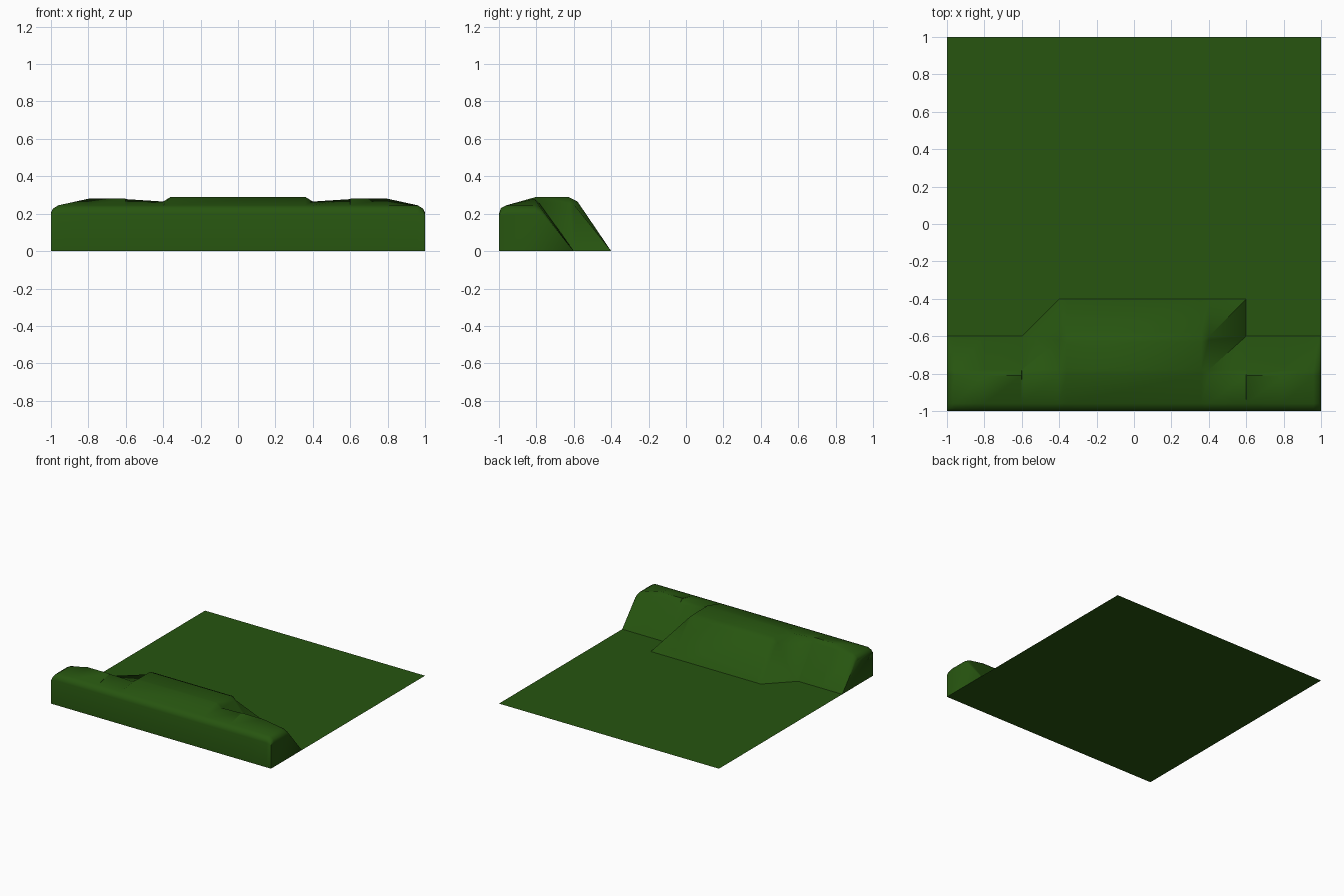
import bpy, bmesh

if "Cube" in bpy.data.objects:
    bpy.data.objects.remove(bpy.data.objects["Cube"])

# green turf material
turf = bpy.data.materials.new("turf_green")
turf.diffuse_color = (0.02, 0.09, 0.005, 1)
turf.use_nodes = True
turf.node_tree.nodes["Principled BSDF"].inputs["Base Color"].default_value = turf.diffuse_color

# flat ground sheet
bpy.ops.mesh.primitive_plane_add(size=2)
ground = bpy.context.object
ground.name = "ground"
ground.data.materials.append(turf)

# bank cross-sections (y, z), front to back
FRONT = [(-1, 0), (-1, .2), (-.99, .23), (-.96, .245)]
FOOT = (-.6, 0)
MIDDLE = FRONT + [(-.8, .29), (-.78, .29), (-.63, .29), (-.58, .265), (-.4, 0)]
SHOULDER = FRONT + [(-.8, .265), (-.78, .257), (-.62, .255), (-.6, .25), (-.4, 0)]
STEP = FRONT + [(-.81, .278), (-.78, .25), FOOT, FOOT, (-.4, 0)]
SIDE = FRONT + [(-.81, .28), (-.78, .25), FOOT, FOOT, FOOT]
NEAR_END = FRONT + [(-.81, .245), (-.78, .235), FOOT, FOOT, FOOT]
END = [(-1, 0), (-1, .19), (-.99, .2), (-.96, .205), (-.8, .205), (-.77, .195),
       FOOT, FOOT, FOOT]


def blend(a, b, t):
    return [(p[0] + (q[0] - p[0]) * t, p[1] + (q[1] - p[1]) * t) for p, q in zip(a, b)]


half = [(.36, MIDDLE), (.4, SHOULDER), (.6, STEP), (.601, SIDE), (.8, SIDE),
        (.96, NEAR_END), (.99, blend(NEAR_END, END, .45)), (1, END)]
stations = [(-x, p) for x, p in reversed(half)] + half

# loft the sections, all cells split along the same diagonal
bm = bmesh.new()
rows = [[bm.verts.new((x, y, z)) for y, z in prof] for x, prof in stations]


def add_face(*verts):
    a, b, c = (v.co for v in verts)
    flat = max(a.z, b.z, c.z) < 1e-5
    if not flat and (b - a).cross(c - a).length > 1e-7:
        bm.faces.new(verts)


for left, right in zip(rows, rows[1:]):
    for i in range(len(left) - 1):
        add_face(left[i], right[i], right[i + 1])
        add_face(left[i], right[i + 1], left[i + 1])

# end walls
bm.faces.new(rows[0][:7])
bm.faces.new(rows[-1][:7][::-1])
bmesh.ops.remove_doubles(bm, verts=bm.verts, dist=1e-4)
loose = [v for v in bm.verts if not v.link_faces]
bmesh.ops.delete(bm, geom=loose, context='VERTS')

mesh = bpy.data.meshes.new("raised_bank")
bm.to_mesh(mesh)
bm.free()
mesh.materials.append(turf)
bank = bpy.data.objects.new("raised_bank", mesh)
bpy.context.collection.objects.link(bank)

# smooth turf with sharp creases kept
bpy.ops.object.select_all(action='DESELECT')
bank.select_set(True)
bpy.context.view_layer.objects.active = bank
bpy.ops.object.shade_smooth_by_angle(angle=0.9)
